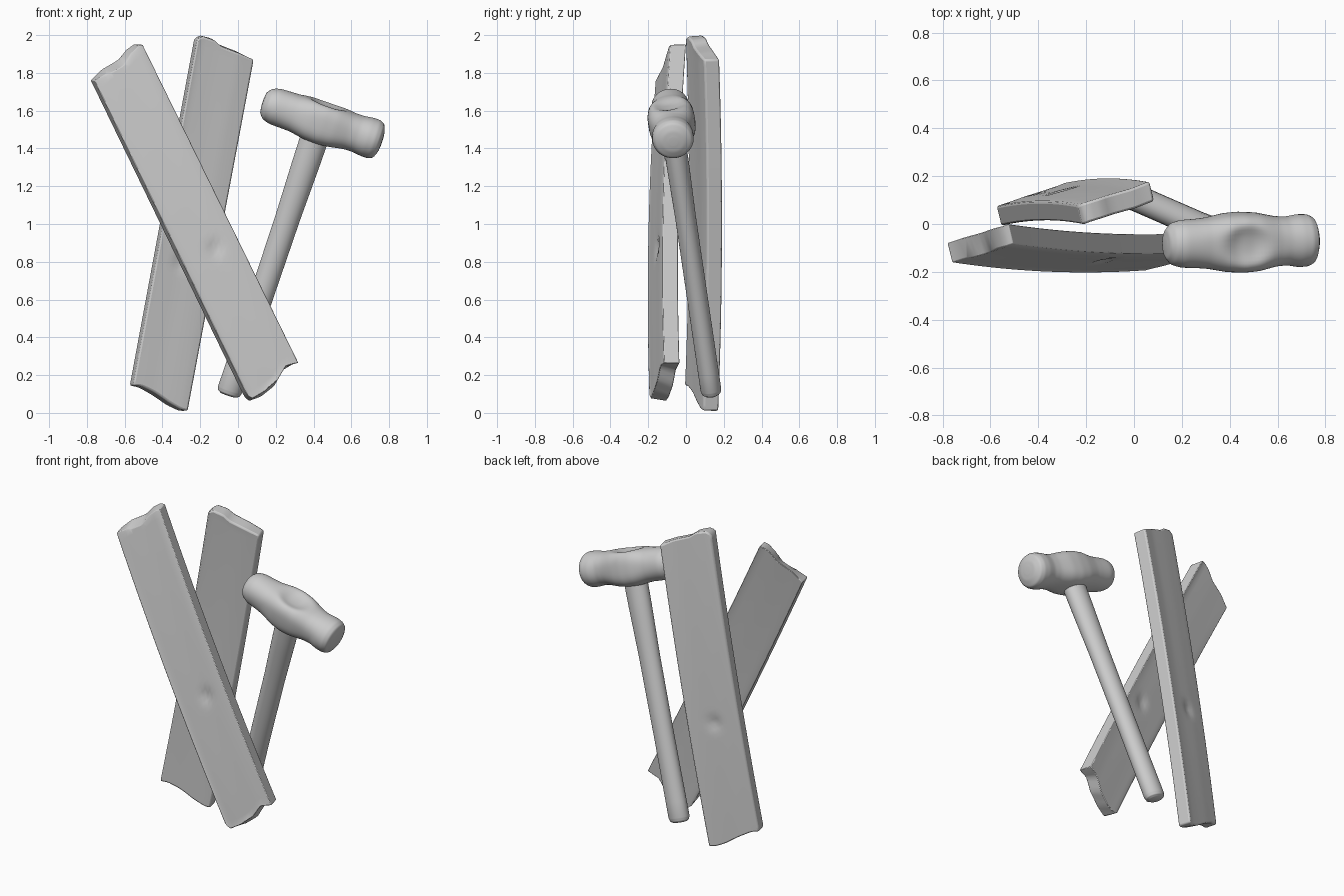
import bpy, bmesh, math
from mathutils import Vector

if "Cube" in bpy.data.objects:
    bpy.data.objects.remove(bpy.data.objects["Cube"])


def finish(name, bm, angle=40):
    bmesh.ops.recalc_face_normals(bm, faces=bm.faces)
    me = bpy.data.meshes.new(name)
    bm.to_mesh(me)
    bm.free()
    ob = bpy.data.objects.new(name, me)
    bpy.context.collection.objects.link(ob)
    bpy.ops.object.select_all(action='DESELECT')
    ob.select_set(True)
    bpy.context.view_layer.objects.active = ob
    bpy.ops.object.shade_smooth_by_angle(angle=math.radians(angle))
    return ob


def sample(pts, w):
    # point on a polyline whose stations are (width fraction, x, z)
    for a, b in zip(pts, pts[1:]):
        if w <= b[0]:
            f = (w - a[0]) / (b[0] - a[0])
            return Vector((a[1] + (b[1] - a[1]) * f, 0, a[2] + (b[2] - a[2]) * f))
    return Vector((pts[-1][1], 0, pts[-1][2]))


def plank(name, bottom, top, yc, tilt, bow, dent, chip, thick=0.082, nw=16, nl=60):
    bm = bmesh.new()
    sheets = []
    for side in (-1, 1):
        rows = []
        for j in range(nl + 1):
            t = j / nl
            row = []
            for i in range(nw + 1):
                w = i / nw
                p = sample(bottom, w).lerp(sample(top, w), t)
                b = yc[0] + (yc[1] - yc[0]) * t + bow * (1 - (2 * t - 1) ** 2)
                p.y = b + tilt * (w - 0.5) + side * thick / 2
                p.x -= side * 0.01
                # knot dent
                d = (Vector((p.x, p.z)) - Vector(dent)).length
                p.y -= side * 0.016 * math.exp(-(d / 0.035) ** 2)
                # chipped end on the front sheet
                if side < 0 and j in (0, nl):
                    p.z += chip * math.sin(math.pi * w) * (1 if j == 0 else -1)
                row.append(bm.verts.new(p))
            rows.append(row)
        for a, b in zip(rows, rows[1:]):
            for i in range(nw):
                bm.faces.new((a[i], a[i + 1], b[i + 1], b[i]))
        sheets.append(rows)

    # close the four edges between front and back sheets
    def rim(r):
        return ([v for v in r[0]] + [q[-1] for q in r[1:]]
                + r[-1][-2::-1] + [q[0] for q in r[-2:0:-1]])
    f, k = rim(sheets[0]), rim(sheets[1])
    for i in range(len(f)):
        n = (i + 1) % len(f)
        bm.faces.new((f[i], f[n], k[n], k[i]))
    ob = finish(name, bm)
    bev = ob.modifiers.new("soft_edges", 'BEVEL')
    bev.width = 0.01
    bev.segments = 2
    bev.limit_method = 'ANGLE'
    bev.angle_limit = math.radians(45)
    return ob


def loft(name, origin, A, B, C, sections, n=48, sub=5, dent=None):
    # sections: (distance along A, radius along B, radius along C, squareness)
    bm = bmesh.new()
    stations = []
    for a, b in zip(sections, sections[1:]):
        for s in range(sub):
            stations.append([x + (y - x) * s / sub for x, y in zip(a, b)])
    stations.append(sections[-1])
    rings = []
    for u, rb, rc, e in stations:
        ring = []
        for i in range(n):
            th = 2 * math.pi * i / n
            c, s = math.cos(th), math.sin(th)
            x = math.copysign(abs(c) ** (2 / e), c) * rb
            y = math.copysign(abs(s) ** (2 / e), s) * rc
            if dent and y > 0:
                r2 = ((u - dent[0]) / dent[1]) ** 2 + (x / dent[2]) ** 2
                y -= dent[3] * math.exp(-r2 ** 2)
            ring.append(bm.verts.new(origin + A * u + B * x + C * y))
        rings.append(ring)
    for a, b in zip(rings, rings[1:]):
        for i in range(n):
            j = (i + 1) % n
            bm.faces.new((a[i], a[j], b[j], b[i]))
    bm.faces.new(rings[0])
    bm.faces.new(rings[-1])
    return finish(name, bm, 45)


# Crossed planks with broken ends
plank("front_plank",
      [(0, 0.03, 0.11), (0.1, 0.06, 0.06), (0.3, 0.13, 0.085), (0.55, 0.2, 0.14),
       (0.75, 0.245, 0.225), (1, 0.31, 0.265)],
      [(0, -0.77, 1.76), (0.25, -0.71, 1.82), (0.55, -0.625, 1.87), (0.75, -0.58, 1.925),
       (0.88, -0.54, 1.952), (1, -0.515, 1.95)],
      (-0.115, -0.08), 0.08, -0.022, (-0.12, 0.87), 0.035)
plank("back_plank",
      [(0, -0.565, 0.145), (0.15, -0.52, 0.135), (0.4, -0.45, 0.095), (0.65, -0.37, 0.04),
       (0.85, -0.31, 0.012), (1, -0.275, 0.01)],
      [(0, -0.225, 1.975), (0.1, -0.2, 2.0), (0.3, -0.135, 1.985), (0.42, -0.1, 1.955),
       (0.7, 0.0, 1.915), (1, 0.075, 1.87)],
      (0.083, 0.087), 0.1, 0.018, (-0.3, 0.8), 0.015)

# Hammer frame: handle direction and head direction
foot = Vector((-0.05, 0.135, 0.1))
up = (Vector((0.43, -0.075, 1.53)) - foot).normalized()
head_axis = Vector((0.61, 0.018, -0.21))
head_axis = (head_axis - up * head_axis.dot(up)).normalized()
depth = up.cross(head_axis).normalized()

loft("hammer_handle", foot, up, head_axis, depth,
     [(-0.005, 0.045, 0.035, 2), (0.005, 0.06, 0.05, 2), (0.025, 0.066, 0.055, 2),
      (0.5, 0.063, 0.055, 2), (1.0, 0.066, 0.055, 2), (1.3, 0.073, 0.06, 2),
      (1.45, 0.075, 0.06, 2)], n=32)

head = loft("hammer_head", Vector((0.446, -0.076, 1.54)), head_axis, depth, up,
            [(-0.333, 0.02, 0.02, 2), (-0.328, 0.06, 0.058, 2), (-0.305, 0.088, 0.085, 2),
             (-0.265, 0.1, 0.098, 2.1), (-0.2, 0.103, 0.1, 2.2), (-0.15, 0.107, 0.101, 2.4),
             (-0.07, 0.122, 0.115, 2.8), (0.0, 0.126, 0.118, 3), (0.07, 0.122, 0.113, 2.8),
             (0.15, 0.105, 0.1, 2.4), (0.2, 0.102, 0.1, 2.2), (0.25, 0.111, 0.107, 2.1),
             (0.29, 0.11, 0.107, 2), (0.315, 0.098, 0.095, 2), (0.33, 0.06, 0.058, 2),
             (0.334, 0.02, 0.02, 2)],
            dent=(0.0, 0.09, 0.07, 0.035))
smooth = head.modifiers.new("soften", 'SMOOTH')
smooth.factor = 0.5
smooth.iterations = 6
